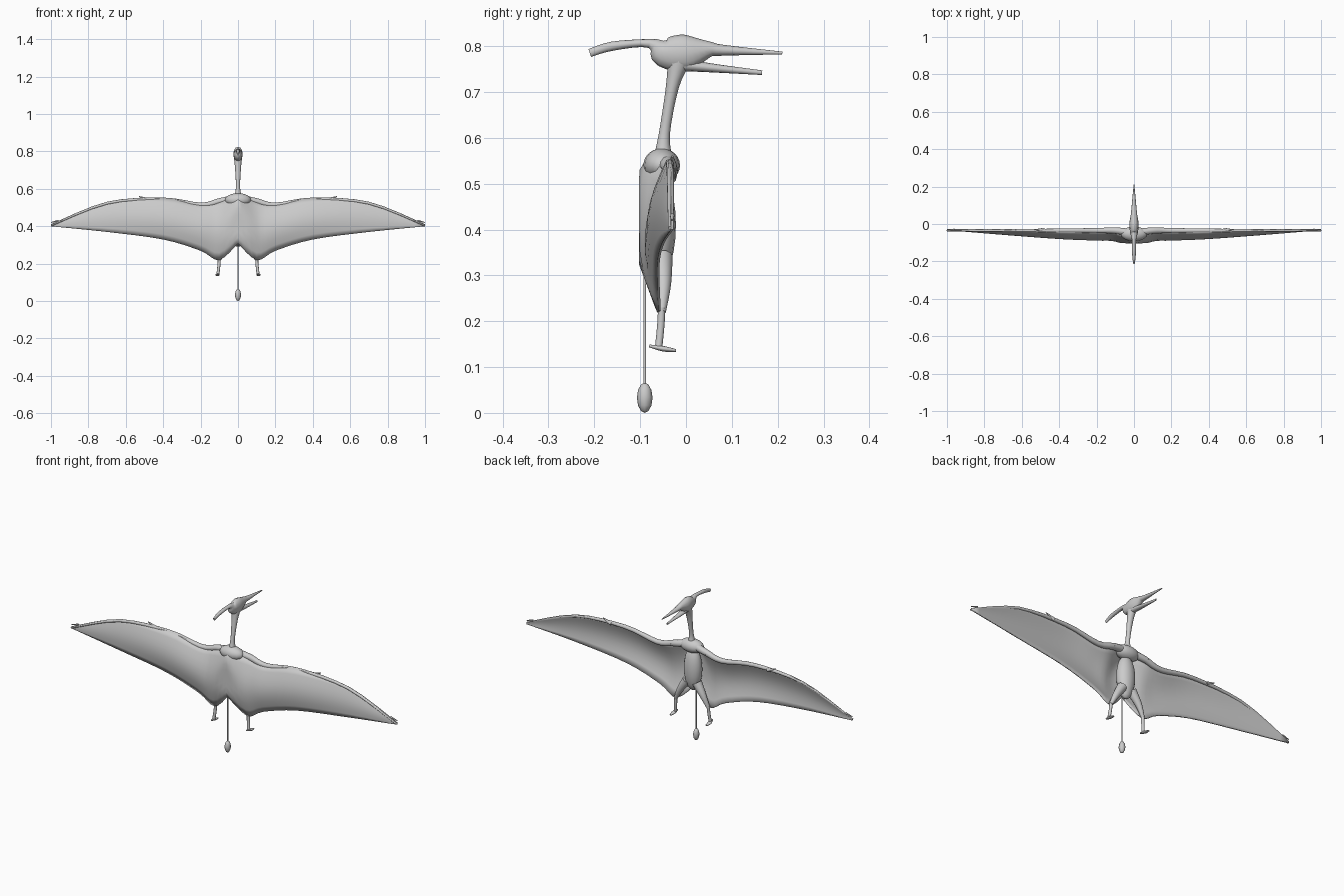
import bpy
import bmesh
import math
from mathutils import Vector

cube = bpy.data.objects.get("Cube")
if cube:
    bpy.data.objects.remove(cube, do_unlink=True)

grey = bpy.data.materials.new("plain_grey")
grey.use_nodes = True
tone = (0.6, 0.6, 0.6, 1)
grey.diffuse_color = tone
grey.node_tree.nodes["Principled BSDF"].inputs["Base Color"].default_value = tone


def finish(name, bm, mirrored=False):
    """Turn a bmesh into a smooth-shaded object, mirrored for paired parts."""
    bmesh.ops.recalc_face_normals(bm, faces=bm.faces)
    mesh = bpy.data.meshes.new(name)
    bm.to_mesh(mesh)
    bm.free()
    mesh.materials.append(grey)
    obj = bpy.data.objects.new(name, mesh)
    bpy.context.collection.objects.link(obj)
    bpy.ops.object.select_all(action="DESELECT")
    obj.select_set(True)
    bpy.context.view_layer.objects.active = obj
    bpy.ops.object.shade_smooth_by_angle(angle=math.radians(60))
    if mirrored:
        obj.modifiers.new("mirror", "MIRROR")
    return obj


def refine(keys, steps=4):
    """Pass a smooth curve through the key vectors."""
    result = []
    for i in range(len(keys) - 1):
        before, start, end = keys[max(i - 1, 0)], keys[i], keys[i + 1]
        after = keys[min(i + 2, len(keys) - 1)]
        enter, leave = (end - before) / 2, (after - start) / 2
        for s in range(steps):
            t = s / steps
            blend = t * t * (3 - 2 * t)
            point = start.lerp(end, blend)
            point += enter * (t * (1 - t) ** 2) - leave * (t * t * (1 - t))
            result.append(point)
    return result + [keys[-1]]


def bridge(bm, rows, closed):
    """Fill quads between neighbouring rows of vertices."""
    for low, high in zip(rows, rows[1:]):
        count = len(low)
        for k in range(count if closed else count - 1):
            n = (k + 1) % count
            bm.faces.new((low[k], low[n], high[n], high[k]))


def loft(name, keys, sides=12, mirrored=False):
    """Skin elliptical rings along a path; keys hold x, y, z, width radius, depth radius."""
    rows = refine([Vector(key) for key in keys])
    centres = [row.to_3d() for row in rows]
    whole = (centres[-1] - centres[0]).normalized()
    ref = Vector((0, 1, 0)) if abs(whole.x) > abs(whole.z) + abs(whole.y) else Vector((1, 0, 0))
    bm = bmesh.new()
    rings = []
    for i, (row, centre) in enumerate(zip(rows, centres)):
        ahead = centres[min(i + 1, len(rows) - 1)]
        tangent = (ahead - centres[max(i - 1, 0)]).normalized()
        side = (ref - tangent * ref.dot(tangent)).normalized()
        other = tangent.cross(side)
        ring = []
        for k in range(sides):
            angle = math.tau * k / sides
            offset = side * row[3] * math.cos(angle) + other * row[4] * math.sin(angle)
            ring.append(bm.verts.new(centre + offset))
        rings.append(ring)
    bridge(bm, rings, closed=True)
    bm.faces.new(rings[0])
    bm.faces.new(rings[-1])
    return finish(name, bm, mirrored)


def midline(name, keys):
    """Loft on the centre plane; keys hold y, z, half width, half depth."""
    return loft(name, [(0, *key) for key in keys])


def limb(name, path, thick, thin):
    """Paired round limb that tapers evenly from thick to thin."""
    last = len(path) - 1
    radii = [thick + (thin - thick) * i / last for i in range(last + 1)]
    return loft(name, [(*point, r, r) for point, r in zip(path, radii)], mirrored=True)


def ellipsoid(name, centre, radii, segments=16, rings=12):
    """Rounded mass built from a stretched ball."""
    bm = bmesh.new()
    bmesh.ops.create_uvsphere(bm, u_segments=segments, v_segments=rings, radius=1)
    bmesh.ops.scale(bm, vec=radii, verts=bm.verts)
    bmesh.ops.translate(bm, vec=centre, verts=bm.verts)
    return finish(name, bm)


def wing_membrane(leading, trailing, rows=8):
    """Skin stretched between two edges, bulging to the back near the body."""
    bm = bmesh.new()
    columns = []
    for top, bottom in zip(refine(leading), refine(trailing)):
        column = []
        for s in range(rows + 1):
            point = top.lerp(bottom, s / rows)
            bulge = 0.045 * (1 - point.x) * math.sin(math.pi * s / rows)
            point.y = max(point.y - bulge, -0.1)
            column.append(bm.verts.new(point))
        columns.append(column)
    bridge(bm, columns, closed=False)
    obj = finish("wing_membrane", bm, mirrored=True)
    solid = obj.modifiers.new("thickness", "SOLIDIFY")
    solid.thickness = 0.006
    solid.offset = 0


# Wing skin, both edges sharing the same stations along the span
stations = (0, .1, .2, .4, .7, 1)
lead_depth = (-.08, -.04, -.04, -.04, -.03, -.03)
lead_height = (.56, .54, .52, .55, .53, .41)
trail_depth = (-.09, -.06, -.06, -.06, -.05, -.03)
trail_height = (.31, .22, .27, .33, .37, .4)
wing_membrane(
    [Vector(p) for p in zip(stations, lead_depth, lead_height)],
    [Vector(p) for p in zip(stations, trail_depth, trail_height)])

# Arm and long wing finger just under the leading edge, with small claws
arm = [(x, -.035, z - .007) for x, z in zip(stations[1:], lead_height[1:])]
limb("wing_arm", [(.03, -.045, .545)] + arm, thick=.02, thin=.004)
limb("hand_claw", [(.48, -.03, .54), (.53, -.03, .56)], thick=.01, thin=.002)
limb("tip_claw", [(.96, -.03, .43), (1, -.03, .42)], thick=.005, thin=.002)
limb("elbow_knob", [(.1, -.04, .53), (.11, -.02, .53)], thick=.014, thin=.005)

# Torso: long belly under broad shoulders
ellipsoid("belly", (0, -.062, .41), (.05, .04, .12))
ellipsoid("shoulders", (0, -.053, .54), (.07, .04, .037))

# Neck
midline("neck", [
    (-.05, .56, .02, .02), (-.047, .61, .011, .012),
    (-.03, .71, .016, .014), (-.015, .77, .022, .025)])

# Head with swept-back crest and upper beak in one form
midline("head_and_crest", [
    (-.21, .785, .005, .009), (-.16, .8, .01, .01), (-.08, .806, .012, .01),
    (-.05, .787, .02, .032), (0, .785, .025, .04), (.05, .793, .017, .018),
    (.08, .791, .014, .012), (.21, .785, .002, .003)])
midline("lower_jaw", [(-.03, .762, .018, .016), (.05, .753, .014, .01), (.166, .742, .004, .005)])

# Legs and feet
limb("thigh", [(.03, -.055, .34), (.07, -.05, .28), (.1, -.053, .22)], thick=.026, thin=.009)
limb("shin", [(.1, -.053, .23), (.102, -.055, .19), (.108, -.06, .14)], thick=.008, thin=.008)
loft("foot", [
    (.107, -.08, .146, .004, .003), (.11, -.05, .14, .011, .006),
    (.11, -.022, .136, .006, .003)], mirrored=True)

# Thin tail ending in a faceted bulb
midline("tail", [(-.09, .33, .003, .003), (-.09, .05, .003, .003)])
ellipsoid("tail_bulb", (0, -.09, .033), (.016, .017, .033), segments=8, rings=6)
